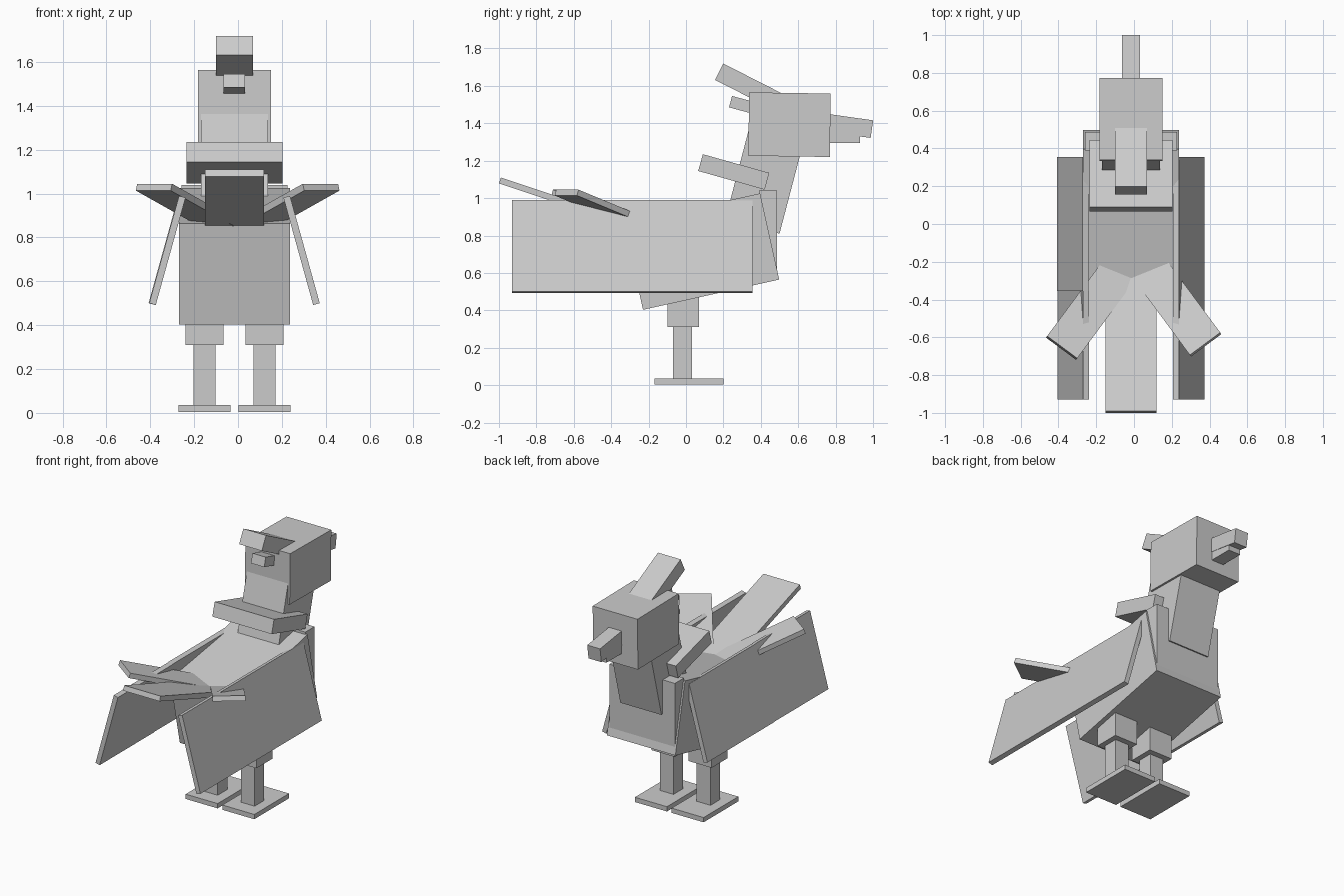
import bpy
from math import radians
from mathutils import Euler, Vector

if "Cube" in bpy.data.objects:
    bpy.data.objects.remove(bpy.data.objects["Cube"])

AXIS = -0.016  # mirror line of the bird


def box(name, anchor, size, rot=(0, 0, 0), pivot=(0, 0, 0)):
    """Box whose local point pivot (-.5 to .5 per axis) sits at anchor."""
    e = Euler([radians(a) for a in rot])
    half = Vector([p * s for p, s in zip(pivot, size)])
    bpy.ops.mesh.primitive_cube_add(size=1, location=Vector(anchor) - e.to_matrix() @ half)
    ob = bpy.context.object
    ob.name = name
    ob.scale = size
    ob.rotation_euler = e
    bpy.ops.object.transform_apply(location=False, rotation=False, scale=True)
    return ob


def bar(name, width, y, z, length, height, angle=0, x=AXIS):
    """Box tilted in side view; (y, z) is its rear lower corner."""
    return box(name, (x, y, z), (width, length, height), (angle, 0, 0), (0, -.5, -.5))


# Torso, chest and neck
bar("body", .508, -.23, .403, .746, .472, 12.5)
bar("chest", .485, .39, .60, .097, .44)
neck = bar("neck", .305, .21, .886, .55, .30, 0)
bpy.data.objects.remove(neck)
box("neck", (AXIS, .50, .81), (.305, .30, .55), (-14.7, 0, 0), (0, .5, -.5))
bar("collar", .44, .065, 1.145, .369, .093, -15.7)

# Head, beak and crests
bar("head", .332, .333, 1.226, .436, .339, -.8)
bar("upper_beak", .095, .70, 1.362, .29, .095, -8)
bar("lower_beak", .09, .70, 1.295, .23, .06)
bar("crest", .168, .155, 1.632, .36, .098, -27)
bar("rear_crest", .098, .23, 1.485, .2, .063, -15)

# Legs
for s, side in ((-1, "left"), (1, "right")):
    x = AXIS + s * .137
    bar(side + "_thigh", .172, -.1, .31, .17, .2, x=x)
    bar(side + "_shin", .102, -.07, .03, .102, .3, x=x)
    bar(side + "_foot", .237, -.168, .003, .368, .032, x=AXIS + s * .136)


# Wings; the left one is split into two panels
def wing(name, s, y0, y1, out=0):
    box(name, (AXIS + s * (.306 + out), (y0 + y1) / 2, .741),
        (.031, y1 - y0, .508), (0, -s * 15.5, 0))


wing("right_wing", 1, -.93, .355)
wing("left_wing_front", -1, -.355, .355, .003)
wing("left_wing_rear", -1, -.93, -.355)

# Tail feathers
box("tail_middle", (AXIS, -.99, 1.11), (.27, .8, .033), (-18.5, 0, 0), (0, -.5, .5))
box("tail_left", (-.38, -.652, 1.045), (.198, .6, .033), (-18.5, 0, -36.5), (0, -.5, .5))
box("tail_right", (.376, -.634, 1.045), (.2, .6, .033), (-18.5, 0, 36.5), (0, -.5, .5))
